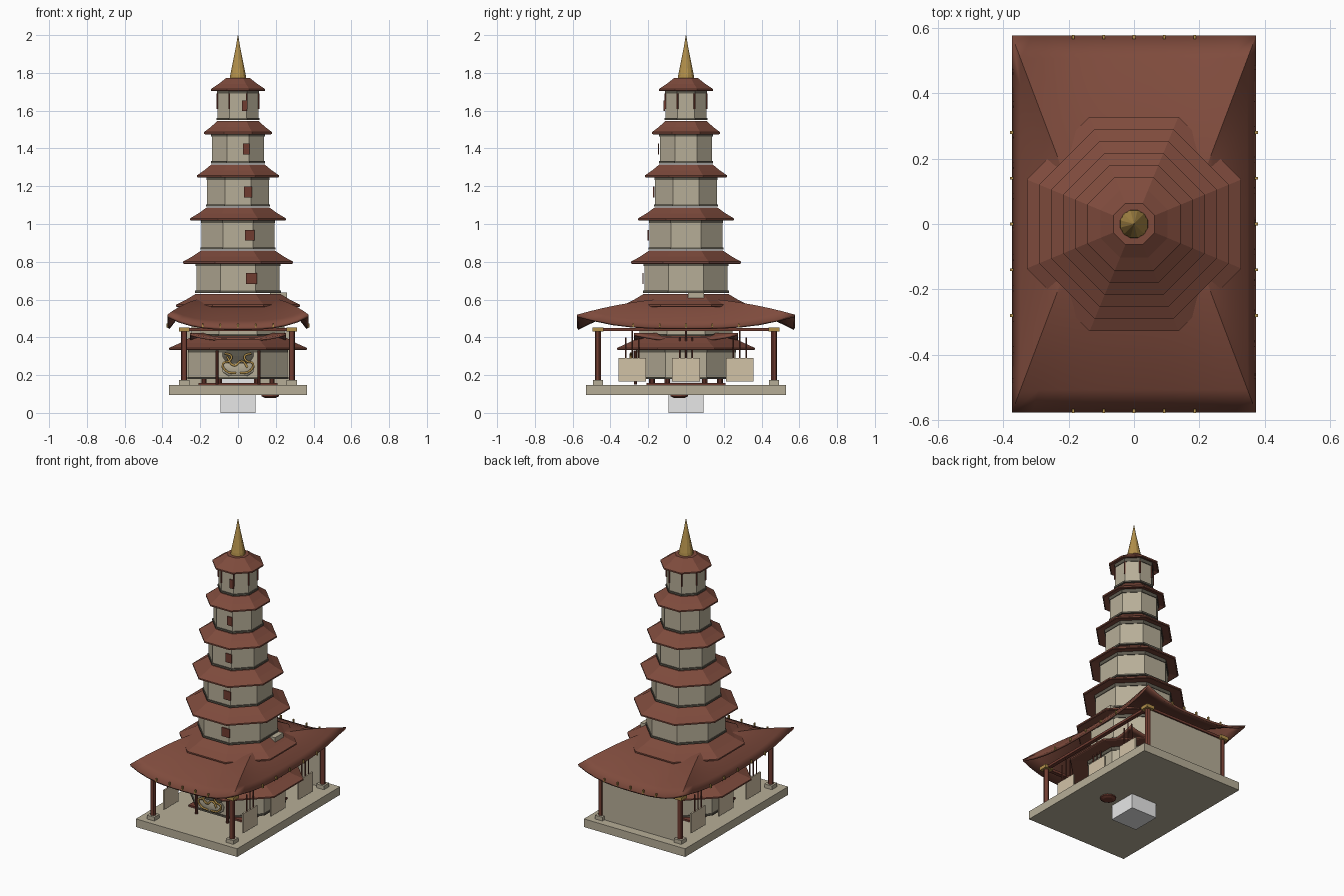
import bpy, bmesh, math
from mathutils import Vector

cube = bpy.data.objects.get("Cube")
if cube:
    bpy.data.objects.remove(cube)


def material(name, rgb):
    m = bpy.data.materials.new(name)
    m.use_nodes = True
    m.diffuse_color = (*rgb, 1)
    m.node_tree.nodes["Principled BSDF"].inputs["Base Color"].default_value = (*rgb, 1)
    return m


TILE = material("roof tile red", (0.21, 0.07, 0.046))
WOOD = material("dark red wood", (0.16, 0.045, 0.03))
STONE = material("warm stone", (0.47, 0.42, 0.31))
PANEL = material("pale panel", (0.64, 0.54, 0.38))
GOLD = material("old gold", (0.45, 0.28, 0.07))
TRIM = material("dark trim", (0.11, 0.1, 0.075))
GREY = material("light grey", (0.8, 0.8, 0.8))


def finish(name, bm, mat, smooth=False):
    bmesh.ops.recalc_face_normals(bm, faces=bm.faces)
    me = bpy.data.meshes.new(name)
    bm.to_mesh(me)
    bm.free()
    me.materials.append(mat)
    ob = bpy.data.objects.new(name, me)
    bpy.context.collection.objects.link(ob)
    if smooth:
        bpy.ops.object.select_all(action="DESELECT")
        ob.select_set(True)
        bpy.context.view_layer.objects.active = ob
        bpy.ops.object.shade_smooth_by_angle(angle=math.radians(30))
    return ob


def box(name, mat, center, size):
    bm = bmesh.new()
    bmesh.ops.create_cube(bm, size=1)
    for v in bm.verts:
        v.co = Vector(center) + v.co * Vector(size)
    return finish(name, bm, mat)


def turned(name, mat, rings, n=8, at=(0, 0), smooth=False, squash=1):
    """Closed prism through rings of (distance to flat side, height)."""
    bm = bmesh.new()
    k = 1 / math.cos(math.pi / n)
    loops = []
    for r, z in rings:
        angles = [(i + 0.5) * math.tau / n for i in range(n)]
        loops.append([bm.verts.new((at[0] + r * k * math.cos(a),
                                    at[1] + r * k * squash * math.sin(a), z)) for a in angles])
    for lo, hi in zip(loops, loops[1:]):
        for i in range(n):
            j = (i + 1) % n
            bm.faces.new((lo[i], lo[j], hi[j], hi[i]))
    bm.faces.new(loops[0][::-1])
    bm.faces.new(loops[-1])
    return finish(name, bm, mat, smooth)


def post(name, mat, x, y, z0, z1, r, n=10):
    return turned(name, mat, [(r, z0), (r, z1)], n, (x, y), n > 8)


def hip_roof(name, hx, hy, ridge, z0, rise, sag, lift, thick):
    """Rectangular hipped roof with upturned corners."""
    bm = bmesh.new()
    n, levels = 12, 8
    loops = []
    for level in range(levels + 1):
        s = level / levels * 0.97
        ax, ay = hx + (ridge - hx) * s, hy * (1 - s)
        z = z0 + rise * s - sag * s * s
        loop = []
        for side in range(4):
            for i in range(n):
                t = 2 * i / n - 1
                p = [(t, -1), (1, t), (-t, 1), (-1, -t)][side]
                up = lift * (1 - s) ** 2 * abs(t) ** 3
                loop.append(bm.verts.new((p[0] * ax, p[1] * ay, z + up)))
        loops.append(loop)
    for lo, hi in zip(loops, loops[1:]):
        for i in range(4 * n):
            j = (i + 1) % (4 * n)
            bm.faces.new((lo[i], lo[j], hi[j], hi[i]))
    bm.faces.new(loops[-1])
    ob = finish(name, bm, TILE, True)
    solid = ob.modifiers.new("thickness", "SOLIDIFY")
    solid.thickness = thick
    solid.offset = -1
    return ob


# Ground block, platform and the round foot below it
box("ground_block", GREY, (0, 0, 0.093), (0.186, 0.186, 0.186))
box("platform", STONE, (0, 0, 0.122), (0.73, 1.06, 0.053))
turned("round_foot", WOOD, [(0.03, 0.08), (0.046, 0.088), (0.046, 0.1)], 12, (0.17, -0.035))
box("low_step", WOOD, (0, 0, 0.153), (0.42, 0.42, 0.012))

# Seven octagonal storeys, from the top down
wall_sizes = [0.108, 0.138, 0.164, 0.193, 0.221, 0.245, 0.262]
for k, w in enumerate(wall_sizes):
    eave = 1.703 - 0.2285 * k
    a = 0.143 + 0.037 * k
    top = wall_sizes[k - 1] + 0.002 if k else 0.063
    base = eave - 0.149
    tag = str(7 - k)
    turned("storey_wall_" + tag, STONE, [(w, base), (w, eave + 0.02)])
    turned("storey_sill_" + tag, TRIM, [(w + 0.006, base - 0.004), (w + 0.006, base + 0.007)])
    turned("storey_cornice_" + tag, TRIM, [(w + 0.004, eave - 0.012), (w + 0.004, eave + 0.01)])
    turned("storey_roof_" + tag, TILE,
           [(w, eave + 0.012), (a - 0.006, eave), (a, eave + 0.003), (a, eave + 0.012),
            ((a + top) / 2, eave + 0.038), (top, eave + 0.07)])
    # Shutter on the front wall
    if k < 5:
        box("shutter_" + tag, WOOD, (0.034 + 0.0092 * k, -w - 0.007, eave - 0.077),
            (0.028 + 0.0075 * k, 0.006, 0.057))

# Thin corner posts of the top storey
for i in range(8):
    ang = (i + 0.5) * math.tau / 8
    post("top_corner_post", WOOD, 0.118 * math.cos(ang), 0.118 * math.sin(ang), 1.61, 1.692, 0.004, 6)

# Spire
turned("spire", GOLD, [(0.043, 1.77), (0.041, 1.79), (0.025, 1.87), (0.012, 1.935), (0.001, 2.0)], 12)

# Hall roofs around the lower storeys
hip_roof("hall_roof", 0.374, 0.577, 0.156, 0.452, 0.30, 0.14, 0.068, 0.014)
hip_roof("inner_roof", 0.255, 0.275, 0.1, 0.392, 0.06, 0.02, 0.03, 0.012)
box("roof_stub", STONE, (0.215, 0.052, 0.615), (0.09, 0.085, 0.045))

# Eave ornaments
for side in (-1, 1):
    for i in range(-2, 3):
        box("side_eave_ornament", GOLD, (side * 0.374, i * 0.14, 0.463), (0.01, 0.008, 0.022))
        box("end_eave_ornament", GOLD, (i * 0.093, side * 0.572, 0.463), (0.008, 0.012, 0.022))

# Columns, beams, side panels and their hanging rods
for sx in (-1, 1):
    x = sx * 0.285
    for sy in (-1, 1):
        y = sy * 0.466
        box("column_base", STONE, (x, y, 0.16), (0.054, 0.054, 0.026))
        post("column", WOOD, x, y, 0.17, 0.435, 0.016, 12)
        box("column_cap", GOLD, (x, y, 0.442), (0.056, 0.056, 0.022))
    box("side_beam", WOOD, (x, 0, 0.442), (0.024, 0.93, 0.016))
    for j in (-1, 0, 1):
        box("side_panel", PANEL, (x, j * 0.284, 0.228), (0.01, 0.146, 0.126))
        for d in (-0.034, 0, 0.034):
            post("panel_rod", WOOD, x, j * 0.284 + d, 0.285, 0.4 if d else 0.436, 0.0035, 6)
for sy in (-1, 1):
    box("end_beam", WOOD, (0, sy * 0.466, 0.442), (0.57, 0.024, 0.016))
box("back_wall", STONE, (0, 0.466, 0.29), (0.57, 0.012, 0.284))

# Short legs under the lowest storey, and door posts
for sx in (-1, 1):
    for sy in (-1, 1):
        post("tower_leg", WOOD, sx * 0.18, sy * 0.1, 0.148, 0.19, 0.014)
        post("tower_leg", WOOD, sx * 0.1, sy * 0.18, 0.148, 0.19, 0.014)
    post("door_post", WOOD, sx * 0.112, -0.268, 0.15, 0.33, 0.008)

# Shallow altar bowl with gold scrolls against the front wall
turned("altar_bowl", STONE, [(0.05, 0.195), (0.08, 0.215), (0.088, 0.245), (0.075, 0.265)],
       16, (0, -0.27), True, 0.25)
turned("altar_back", TRIM, [(0.06, 0.26), (0.085, 0.3), (0.085, 0.33)], 16, (0, -0.265), False, 0.15)


def scroll(name, points):
    cu = bpy.data.curves.new(name, "CURVE")
    cu.dimensions = "3D"
    cu.bevel_depth = 0.006
    cu.bevel_resolution = 1
    cu.resolution_u = 4
    sp = cu.splines.new("BEZIER")
    sp.bezier_points.add(len(points) - 1)
    for b, (px, pz) in zip(sp.bezier_points, points):
        b.co = (px, -0.292, pz)
        b.handle_left_type = b.handle_right_type = "AUTO"
    cu.materials.append(GOLD)
    bpy.context.collection.objects.link(bpy.data.objects.new(name, cu))


for sx in (-1, 1):
    scroll("gold_scroll", [(sx * 0.01, 0.21), (sx * 0.06, 0.22), (sx * 0.08, 0.26),
                           (sx * 0.045, 0.275), (sx * 0.035, 0.3), (sx * 0.07, 0.315)])
scroll("gold_wave", [(-0.06, 0.3), (-0.02, 0.25), (0.02, 0.275), (0.05, 0.24)])
